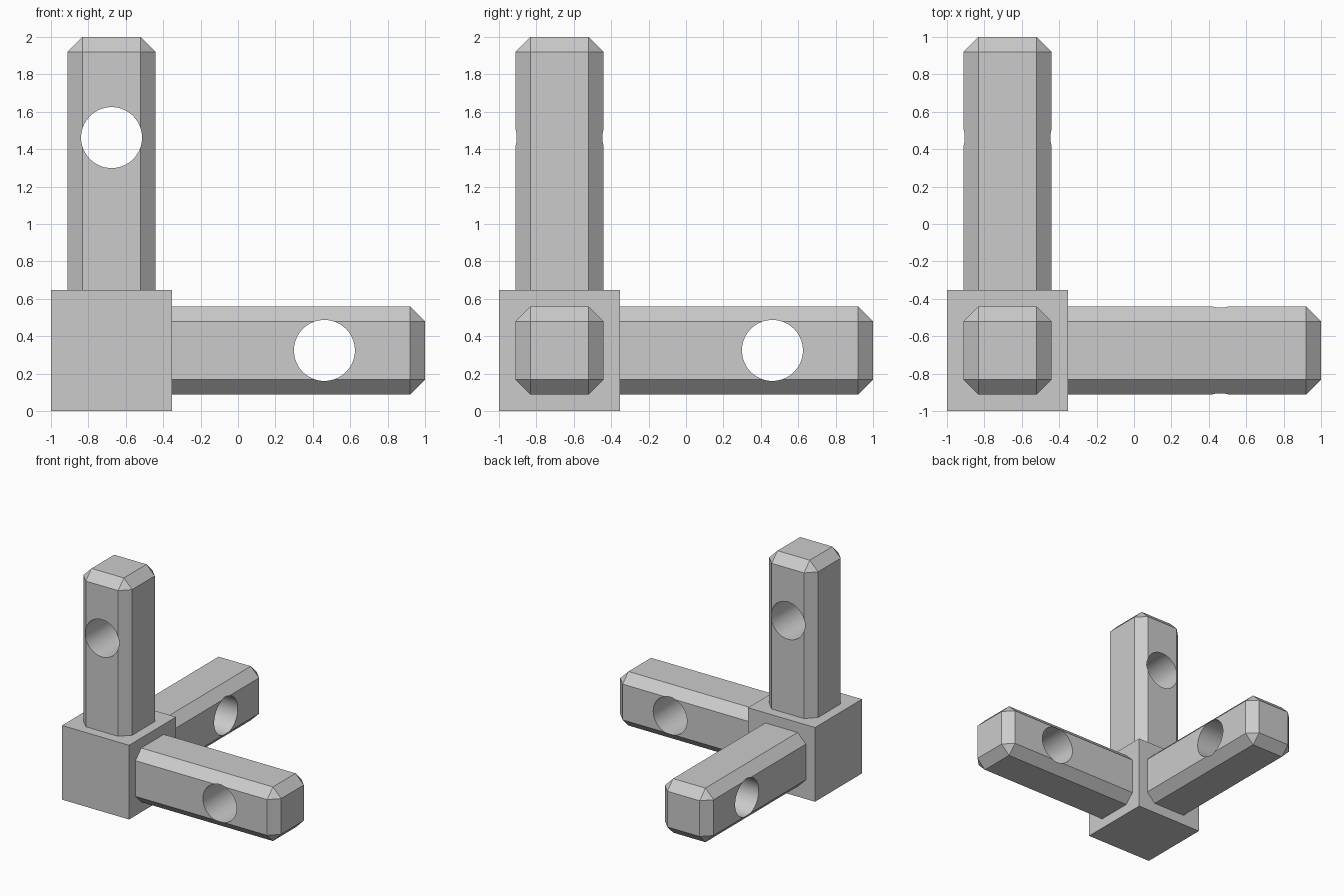
import bpy, bmesh, math
from mathutils import Matrix, Vector

old = bpy.data.objects.get("Cube")
if old:
    bpy.data.objects.remove(old)

HUB = 0.648                 # side of the hub block
PEG = 0.472                 # width of a peg
CHAMFER = 0.08
EMBED = 0.004               # depth a peg sinks into the hub
LENGTH = 2 - HUB + EMBED
HOLE_R = 0.163
HOLE_POS = 1.462 - HUB + EMBED

grey = bpy.data.materials.new("grey plastic")
grey.use_nodes = True
colour = (0.6, 0.6, 0.6, 1)
grey.diffuse_color = colour
grey.node_tree.nodes["Principled BSDF"].inputs["Base Color"].default_value = colour


def make_object(name, bm):
    mesh = bpy.data.meshes.new(name)
    bm.to_mesh(mesh)
    bm.free()
    obj = bpy.data.objects.new(name, mesh)
    bpy.context.collection.objects.link(obj)
    mesh.materials.append(grey)
    return obj


def block(size, centre):
    bm = bmesh.new()
    bmesh.ops.create_cube(bm, matrix=Matrix.Translation(centre) @ Matrix.Diagonal((*size, 1)))
    return bm


def make_peg(name, turn, base):
    # Chamfered bar standing on its square-cut root
    bm = block((PEG, PEG, LENGTH), (0, 0, LENGTH / 2))
    edges = [e for e in bm.edges if max(v.co.z for v in e.verts) > EMBED]
    bmesh.ops.bevel(bm, geom=edges, offset=CHAMFER, segments=1, affect='EDGES')
    peg = make_object(name, bm)

    # Round cross hole
    bm = bmesh.new()
    place = Matrix.Translation((0, 0, HOLE_POS)) @ Matrix.Rotation(math.pi / 2, 4, 'X')
    bmesh.ops.create_cone(bm, cap_ends=True, segments=64, radius1=HOLE_R,
                          radius2=HOLE_R, depth=1, matrix=place)
    cutter = make_object("hole_cutter", bm)
    cutter.hide_render = True
    cut = peg.modifiers.new("cross hole", 'BOOLEAN')
    cut.operation, cut.solver, cut.object = 'DIFFERENCE', 'EXACT', cutter
    bpy.ops.object.select_all(action='DESELECT')
    bpy.context.view_layer.objects.active = peg
    peg.select_set(True)
    bpy.ops.object.modifier_apply(modifier=cut.name)
    bpy.data.objects.remove(cutter)

    # Turn into place on the hub
    peg.data.transform(Matrix.Translation(base) @ turn)
    bpy.ops.object.shade_smooth_by_angle(angle=math.radians(30))


# Hub block in the corner
mid = HUB / 2
hub_centre = Vector((mid - 1, mid - 1, mid))
make_object("hub_block", block((HUB,) * 3, hub_centre))

# Three pegs, one along each axis
turns = {
    "upright_peg": Matrix.Identity(4),
    "left_peg": Matrix.Rotation(math.pi / 2, 4, 'Y'),
    "back_peg": Matrix(((0, 1, 0), (0, 0, 1), (1, 0, 0))).to_4x4(),
}
for name, turn in turns.items():
    direction = turn.to_3x3() @ Vector((0, 0, 1))
    make_peg(name, turn, hub_centre + direction * (mid - EMBED))
